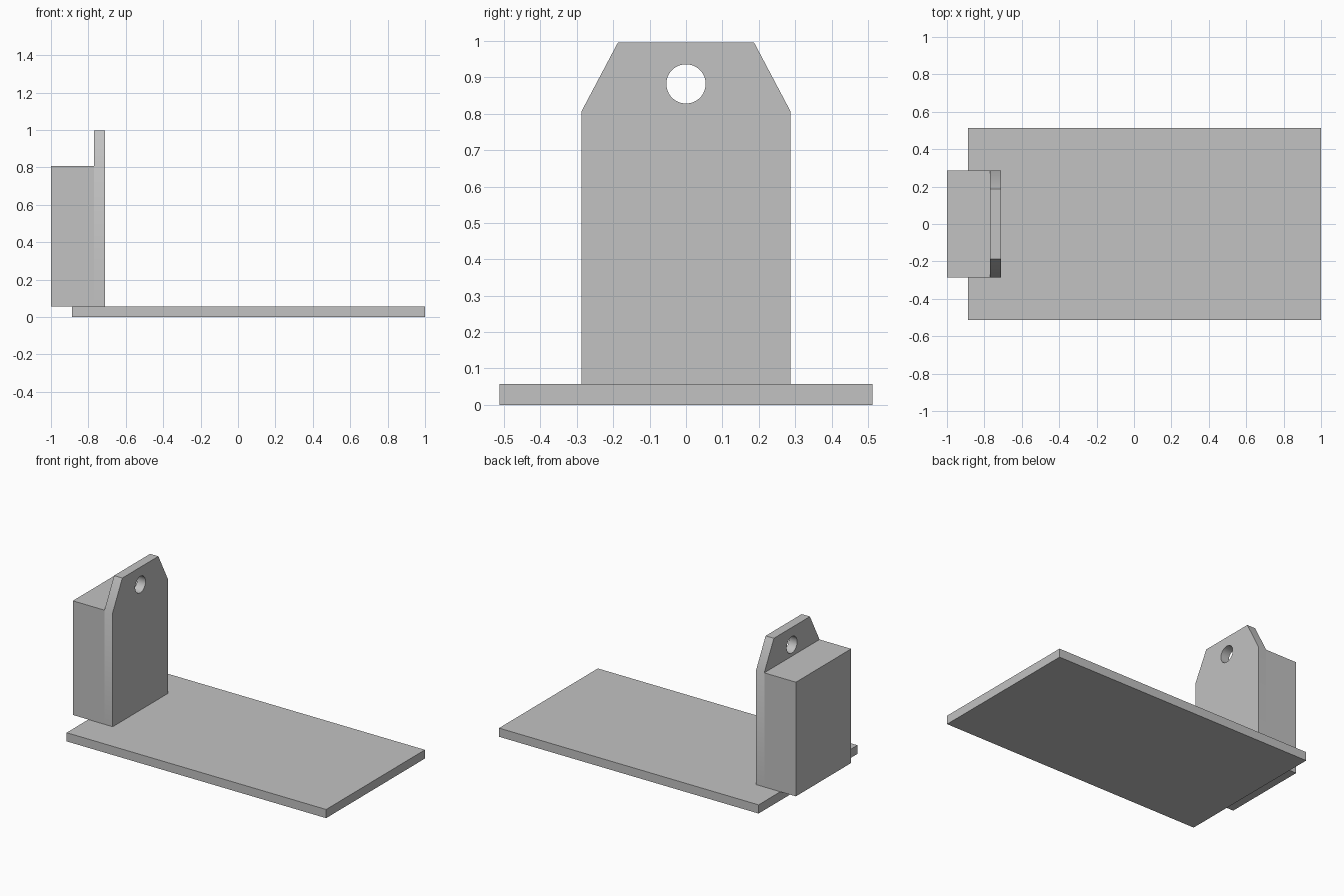
import bpy, bmesh
from math import cos, sin, tau

cube = bpy.data.objects.get("Cube")
if cube:
    bpy.data.objects.remove(cube, do_unlink=True)

grey = bpy.data.materials.new("light grey")
grey.use_nodes = True
grey.diffuse_color = (0.54, 0.54, 0.54, 1)
grey.node_tree.nodes["Principled BSDF"].inputs["Base Color"].default_value = grey.diffuse_color


def extrude_x(name, outline, x0, x1):
    """Solid from a (y, z) outline swept from x0 to x1."""
    bm = bmesh.new()
    face = bm.faces.new([bm.verts.new((x0, y, z)) for y, z in outline])
    swept = bmesh.ops.extrude_face_region(bm, geom=[face])["geom"]
    bmesh.ops.translate(bm, vec=(x1 - x0, 0, 0),
                        verts=[v for v in swept if isinstance(v, bmesh.types.BMVert)])
    bmesh.ops.recalc_face_normals(bm, faces=bm.faces)
    mesh = bpy.data.meshes.new(name)
    bm.to_mesh(mesh)
    bm.free()
    mesh.materials.append(grey)
    obj = bpy.data.objects.new(name, mesh)
    bpy.context.collection.objects.link(obj)
    return obj


def rectangle(half, z0, z1):
    return [(-half, z0), (half, z0), (half, z1), (-half, z1)]


BASE_TOP, SHOULDER, TOP = 0.057, 0.807, 0.996
HALF, TAB_HALF = 0.287, 0.187
BACK, TAB_BACK, FACE = -1.0, -0.77, -0.71

# Flat base and the block that overhangs its end
extrude_x("base_plate", rectangle(0.513, 0, BASE_TOP), -0.887, 1.0)
extrude_x("upright_block", rectangle(HALF, BASE_TOP, SHOULDER), BACK, TAB_BACK)

# Front plate of the upright, with a tapered tab above the block
plate = extrude_x("tab_plate", [(-HALF, BASE_TOP), (HALF, BASE_TOP), (HALF, SHOULDER),
                                (TAB_HALF, TOP), (-TAB_HALF, TOP), (-HALF, SHOULDER)],
                  TAB_BACK, FACE)

# Round hole through the tab
circle = [(0.054 * cos(tau * i / 48), 0.882 + 0.054 * sin(tau * i / 48)) for i in range(48)]
cutter = extrude_x("hole_cutter", circle, TAB_BACK - 0.1, FACE + 0.1)
cutter.hide_render = True
cutter.hide_viewport = True
cutter.display_type = 'WIRE'
cut = plate.modifiers.new("hole", 'BOOLEAN')
cut.operation = 'DIFFERENCE'
cut.solver = 'EXACT'
cut.object = cutter

# Bake the cut, then drop the cutter
bpy.context.view_layer.update()
evaluated = plate.evaluated_get(bpy.context.evaluated_depsgraph_get())
baked = bpy.data.meshes.new_from_object(evaluated)
plate.modifiers.clear()
plate.data = baked
bpy.data.objects.remove(cutter, do_unlink=True)

# Smooth the bore while keeping its rims sharp
bpy.ops.object.select_all(action='DESELECT')
plate.select_set(True)
bpy.context.view_layer.objects.active = plate
bpy.ops.object.shade_smooth_by_angle()
